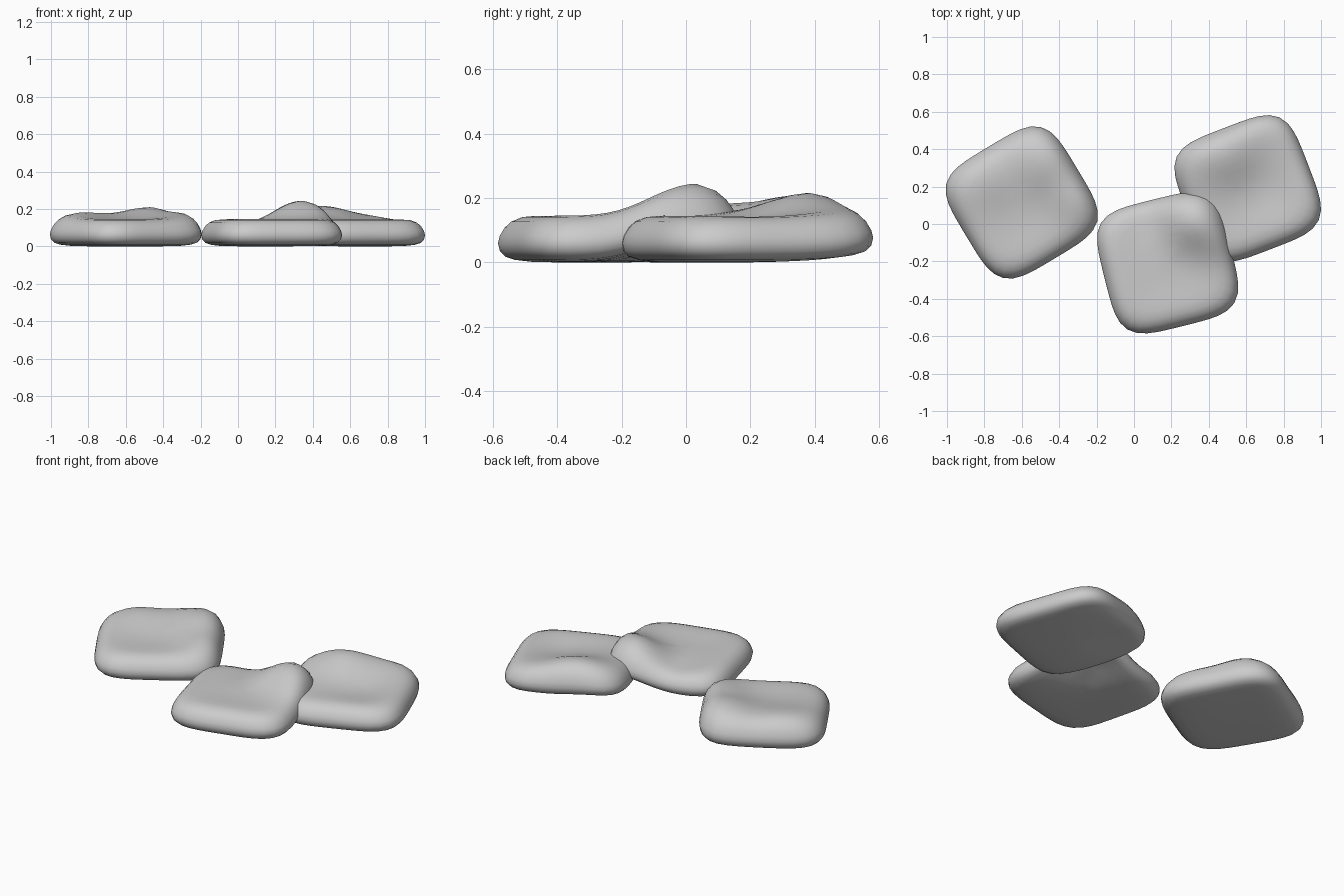
import bpy, bmesh
from math import cos, sin, pi, radians, exp, hypot

if "Cube" in bpy.data.objects:
    bpy.data.objects.remove(bpy.data.objects["Cube"])

SEG = 48
HALF, POWER = 0.347, 4.2
# Cross-section from underside centre, round the rim, to top centre: (radius factor, z)
PROFILE = [(0.25, 0), (0.5, 0), (0.72, 0.002), (0.86, 0.008), (0.94, 0.018), (0.985, 0.036),
           (1.0, 0.06), (0.985, 0.083), (0.945, 0.108), (0.89, 0.127), (0.8, 0.141),
           (0.68, 0.145), (0.55, 0.143), (0.42, 0.141), (0.3, 0.139), (0.15, 0.138)]


def field(spots, x, y):
    return sum(h * exp(-hypot(x - a, y - b) ** 2 / (2 * s * s)) for a, b, h, s in spots)


def stone(name, cx, cy, angle, bumps, lifts):
    """Flat rounded-square slab; bumps raise the top, lifts bend the whole slab."""
    bm = bmesh.new()
    turn = radians(angle)

    def point(r, t, z):
        c, s = cos(t), sin(t)
        d = r * HALF / (abs(c) ** POWER + abs(s) ** POWER) ** (1 / POWER)
        x, y = cx + d * cos(t + turn), cy + d * sin(t + turn)
        z += field(lifts, x, y) + field(bumps, x, y) * min(1, z / 0.14)
        return bm.verts.new((x, y, z))

    rings = [[point(r, 2 * pi * i / SEG, z) for i in range(SEG)] for r, z in PROFILE]
    for lo, hi in zip(rings, rings[1:]):
        for i in range(SEG):
            j = (i + 1) % SEG
            bm.faces.new((lo[i], lo[j], hi[j], hi[i]))
    # Underside and top centres
    bottom, top = point(0, 0, 0), point(0, 0, 0.138)
    for i in range(SEG):
        j = (i + 1) % SEG
        bm.faces.new((bottom, rings[0][j], rings[0][i]))
        bm.faces.new((top, rings[-1][i], rings[-1][j]))
    bmesh.ops.recalc_face_normals(bm, faces=bm.faces)
    mesh = bpy.data.meshes.new(name)
    bm.to_mesh(mesh)
    bm.free()
    for p in mesh.polygons:
        p.use_smooth = True
    ob = bpy.data.objects.new(name, mesh)
    bpy.context.collection.objects.link(ob)


# Left stone, lying alone
stone("left_stone", -0.6, 0.115, 31,
      [(-0.48, 0.34, 0.055, 0.13), (-0.82, 0.22, 0.035, 0.12), (-0.31, 0.12, 0.03, 0.1)],
      [(-0.53, 0.4, 0.01, 0.15)])
# Right stone, its back left corner raised
stone("right_stone", 0.608, 0.19, 21,
      [(0.5, 0.37, 0.04, 0.12), (0.7, 0.18, -0.012, 0.1)],
      [(0.36, 0.37, 0.04, 0.14), (0.66, 0.55, 0.018, 0.13)])
# Front stone, back corner resting on the right stone
stone("front_stone", 0.18, -0.208, 14, [(0.06, 0.03, -0.02, 0.09), (0.31, 0.0, 0.03, 0.09)],
      [(0.33, 0.05, 0.068, 0.13), (0.47, -0.08, 0.03, 0.09)])
